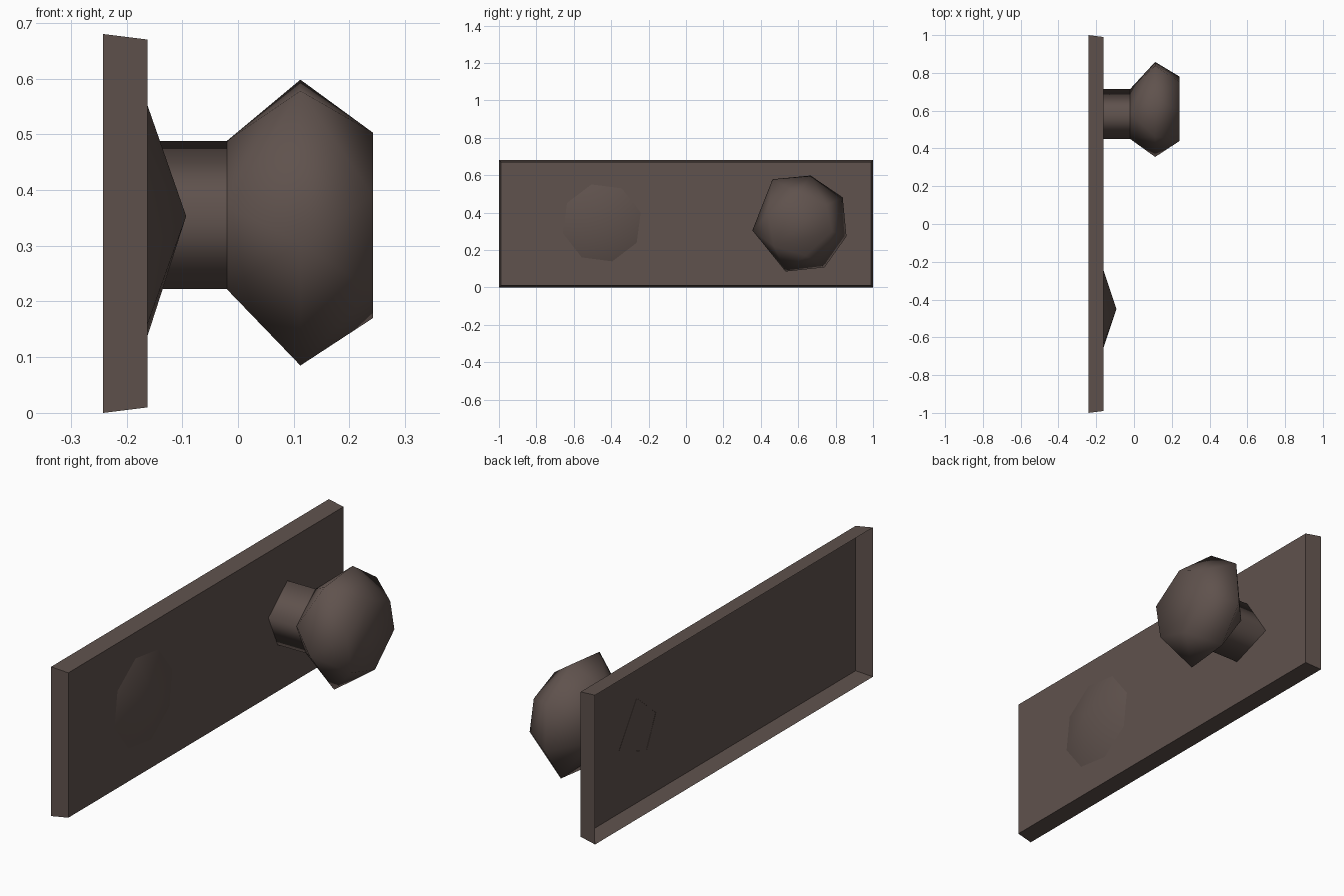
import bpy, bmesh, math

if "Cube" in bpy.data.objects:
    bpy.data.objects.remove(bpy.data.objects["Cube"])

brown = bpy.data.materials.new("dark_brown")
brown.diffuse_color = (0.115, 0.084, 0.074, 1)
brown.use_nodes = True
brown.node_tree.nodes["Principled BSDF"].inputs["Base Color"].default_value = brown.diffuse_color


def finish(bm, name, smooth):
    for f in bm.faces:
        f.smooth = smooth
    me = bpy.data.meshes.new(name)
    bm.to_mesh(me)
    bm.free()
    me.materials.append(brown)
    ob = bpy.data.objects.new(name, me)
    bpy.context.collection.objects.link(ob)
    return ob


def ring(bm, x, pts):
    return [bm.verts.new((x, y, z)) for y, z in pts]


def loft(bm, a, b):
    # counter-clockwise rings (seen from +x), a behind b
    n = len(a)
    for i in range(n):
        j = (i + 1) % n
        bm.faces.new((a[i], a[j], b[j], b[i]))


# mounting plate: tapered tray, open at the back
bm = bmesh.new()
back = ring(bm, -0.242, [(-1, 0), (1, 0), (1, 0.68), (-1, 0.68)])
front = ring(bm, -0.162, [(-0.99, 0.01), (0.99, 0.01), (0.99, 0.67), (-0.99, 0.67)])
loft(bm, back, front)
bm.faces.new(front)
finish(bm, "back_plate", False)

# stem: four-sided tube between plate and knob
neck = [(0.715, 0.295), (0.587, 0.488), (0.45, 0.37), (0.517, 0.222)]
bm = bmesh.new()
loft(bm, ring(bm, -0.163, neck), ring(bm, -0.02, neck))
finish(bm, "knob_stem", True)

# knob: faceted convex body through three rings
belly = [(0.355, 0.305), (0.4625, 0.578), (0.666, 0.598), (0.838, 0.481),
         (0.858, 0.273), (0.741, 0.107), (0.532, 0.085)]
tip = [(0.64, 0.17), (0.47, 0.22), (0.44, 0.39), (0.60, 0.503),
       (0.75, 0.44), (0.78, 0.30)]
bm = bmesh.new()
for x, pts in ((-0.02, neck), (0.112, belly), (0.242, tip)):
    ring(bm, x, pts)
bmesh.ops.convex_hull(bm, input=bm.verts[:])
hidden = [f for f in bm.faces if all(v.co.x < -0.01 for v in f.verts)]
bmesh.ops.delete(bm, geom=hidden, context='FACES')
bmesh.ops.recalc_face_normals(bm, faces=bm.faces[:])
finish(bm, "knob", True)

# low pointed boss at the other end
bm = bmesh.new()
ang = [math.radians(15 + 45 * i) for i in range(8)]
base = ring(bm, -0.162, [(-0.45 + 0.215 * math.cos(a), 0.345 + 0.213 * math.sin(a)) for a in ang])
apex = bm.verts.new((-0.093, -0.45, 0.353))
for i in range(8):
    bm.faces.new((base[i], base[(i + 1) % 8], apex))
finish(bm, "pointed_boss", True)
